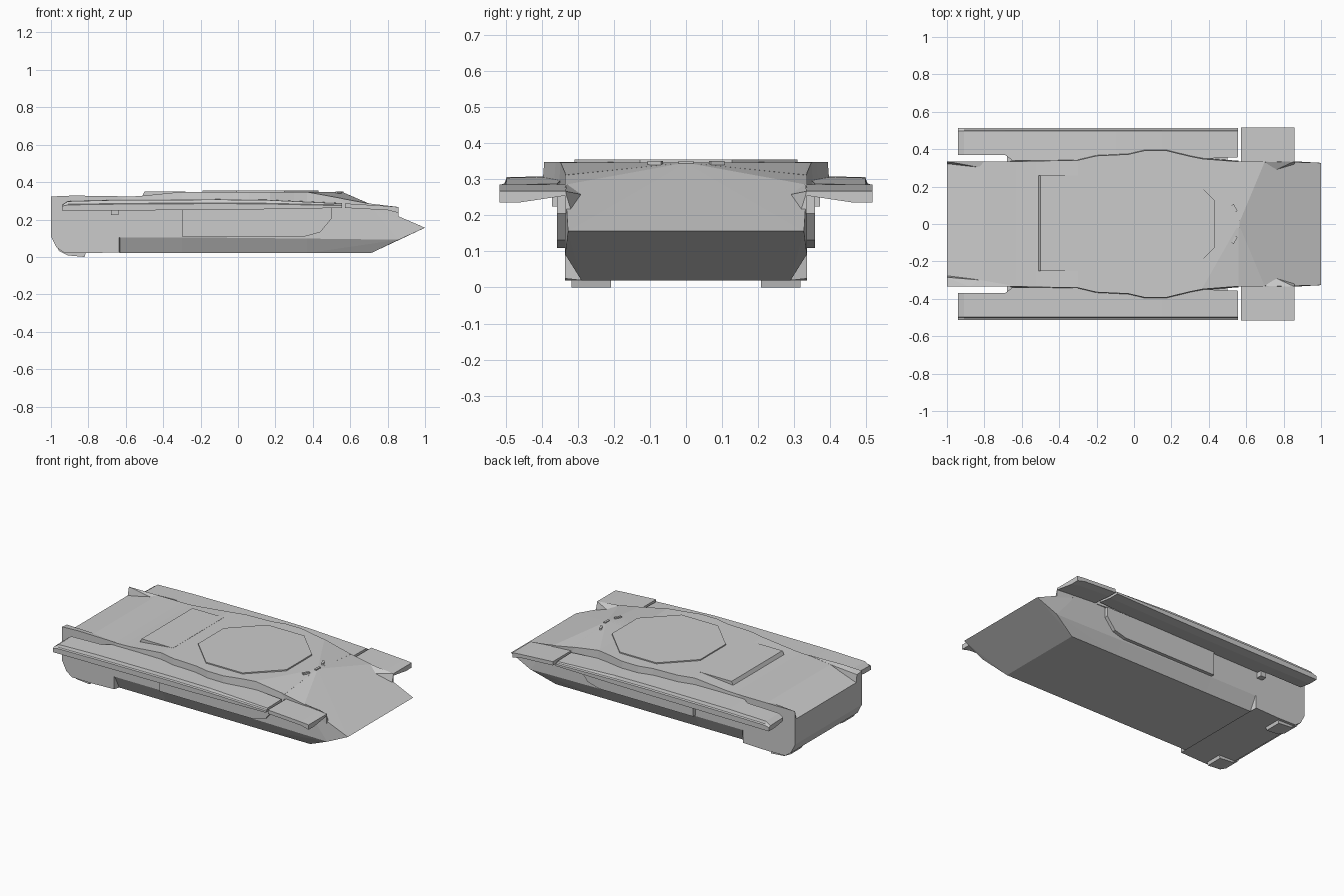
import bpy, bmesh
from math import pi, cos, sin
from mathutils import Matrix, Vector

if "Cube" in bpy.data.objects:
    bpy.data.objects.remove(bpy.data.objects["Cube"])


def finish(name, bm):
    bmesh.ops.recalc_face_normals(bm, faces=bm.faces)
    me = bpy.data.meshes.new(name)
    bm.to_mesh(me)
    bm.free()
    ob = bpy.data.objects.new(name, me)
    bpy.context.collection.objects.link(ob)
    return ob


def loft(name, loops):
    """Skin a series of equal-length closed loops and cap both ends."""
    bm = bmesh.new()
    rings = [[bm.verts.new(p) for p in lp] for lp in loops]
    n = len(rings[0])
    for a, b in zip(rings, rings[1:]):
        for i in range(n):
            j = (i + 1) % n
            bm.faces.new((a[i], a[j], b[j], b[i]))
    bm.faces.new(rings[0])
    bm.faces.new(rings[-1])
    bmesh.ops.remove_doubles(bm, verts=bm.verts, dist=1e-5)
    return finish(name, bm)


def side_prism(name, profile, y0, y1):
    return loft(name, [[(x, y, z) for x, z in profile] for y in (y0, y1)])


def hull_of(name, pts):
    bm = bmesh.new()
    for p in pts:
        bm.verts.new(p)
    bmesh.ops.convex_hull(bm, input=bm.verts)
    return finish(name, bm)


# Hull: bottom half width, bottom z, chine z, side top z, half width at side
stations = [
    (-1.00, .335, .110, .13, .270),
    (-0.97, .335, .050, .13, .278),
    (-0.93, .335, .022, .13, .288),
    (-0.80, .335, .020, .12, .322),
    (-0.635, .335, .025, .105, .322),
    (-0.63, .290, .020, .105, .322),
    (-0.52, .290, .020, .105, .324),
    (-0.30, .290, .020, .105, .347),
    (0.37, .290, .020, .098, .347),
]
w = .335
loops = []
for x, b, zb, zc, zt in stations:
    half = [(b, zb), (w, zc), (w, zt)]
    loops.append([(x, y, z) for y, z in half] + [(x, -y, z) for y, z in reversed(half)])
loft("main_hull", loops)

# Bow: lower plate, sloping glacis and folded deck triangles
bow = [(.37, 0, .347), (.56, 0, .346), (.37, 0, .02)]
for s in (1, -1):
    bow += [(.37, s * .29, .02), (.37, s * w, .098), (.37, s * w, .347),
            (.70, s * w, .285), (.71, s * .29, .02), (.86, s * w, .092),
            (1.0, s * .327, .156)]
hull_of("bow", bow)

# Deck with side bulges around the turret ring
outline = [(-.66, .338, .318), (-.52, .342, .326), (-.30, .346, .348), (-.20, .370, .348),
           (-.03, .378, .348), (.06, .399, .348), (.17, .399, .348), (.30, .367, .348),
           (.37, .353, .347), (.56, .338, .312)]
loft("turret_ring_deck", [[(x, -y, .27), (x, -y * .985, z), (x, 0, max(z, .346) if x > .3 else z),
                           (x, y * .985, z), (x, y, .27)] for x, y, z in outline])

# Octagonal turret plate
bpy.ops.mesh.primitive_cylinder_add(vertices=8, radius=.335, depth=.02,
                                    location=(.12, 0, .345),
                                    rotation=(0, 0, pi / 8))
bpy.context.object.name = "turret_plate"

# Raised engine cover, a wedge merging into the deck
side_prism("engine_cover", [(-.52, .31), (-.50, .349), (-.28, .349), (-.28, .32)], -.252, .258)

# Rear edge fairings: raised fin on one side, low corner ridge on the other
hull_of("rear_fin", [(-1, -.335, .25), (-1, -.335, .323), (-1, -.285, .318), (-1, -.275, .26),
                     (-.88, -.335, .328), (-.82, -.30, .322), (-.62, -.335, .324),
                     (-.62, -.335, .27)])
hull_of("rear_corner_ridge", [(-1, .335, .25), (-1, .335, .322), (-.84, .305, .315),
                              (-.65, .335, .322), (-.65, .335, .26), (-1, .32, .26)])

# Periscopes
for i in (-1, 0, 1):
    bpy.ops.mesh.primitive_cube_add(size=1, location=(.557 - .02 * abs(i), i * .085, .341))
    ob = bpy.context.object
    ob.name = "periscope"
    ob.scale = (.014, .042, .02)
    ob.rotation_euler.z = i * .5

for s in (1, -1):
    tag = "left" if s > 0 else "right"

    # Track fender: inner y, bottom z, edge z, top z along its length
    fender = [(-.94, .37, .247, .275, .280), (-.91, .37, .247, .282, .300),
              (-.69, .37, .248, .285, .306), (-.65, .340, .248, .286, .307),
              (-.10, .340, .252, .289, .309), (.15, .340, .255, .287, .307),
              (.555, .357, .262, .278, .288)]
    loft(tag + "_fender", [[(x, s * yi, zb + .012), (x, s * yi, zt), (x, s * .497, zt - .003),
                            (x, s * .503, ze), (x, s * .513, ze - .004), (x, s * .513, zb),
                            (x, s * .45, zb)] for x, yi, zb, ze, zt in fender])

    # Separate front fender with a turned-down front lip
    front = [(.572, .262, .286), (.80, .250, .272), (.857, .236, .267)]
    loft(tag + "_front_fender", [[(x, s * .332, zt - .012), (x, s * .332, zt), (x, s * .517, zt),
                                  (x, s * .517, zb), (x, s * .46, zb)] for x, zb, zt in front])

    # Gusset joining glacis and front fender
    hull_of(tag + "_glacis_gusset", [(.70, s * .33, .286), (.857, s * .335, .267),
                                     (.857, s * .318, .212), (.76, s * .29, .258),
                                     (.857, s * .335, .205), (.70, s * .335, .26)])

    # Side sponson that fades out towards the rear
    lower = [(-.30, .11), (.36, .11), (.44, .132), (.50, .205), (.50, .265), (-.30, .265)]
    loft(tag + "_sponson", [[(x, s * y, z) for x, z in lower] for y in (.32, .357)])

    # Fender bracket
    side_prism(tag + "_fender_bracket", [(-.68, .225), (-.64, .225), (-.64, .27), (-.68, .27)],
               s * .33, s * .372)

    # Final drive foot under the rear corner
    side_prism(tag + "_final_drive",
               [(-.985, .08), (-.955, .03), (-.91, .008), (-.82, 0), (-.815, .02),
                (-.77, .022), (-.77, .06), (-.95, .12)], s * .208, s * .317)
